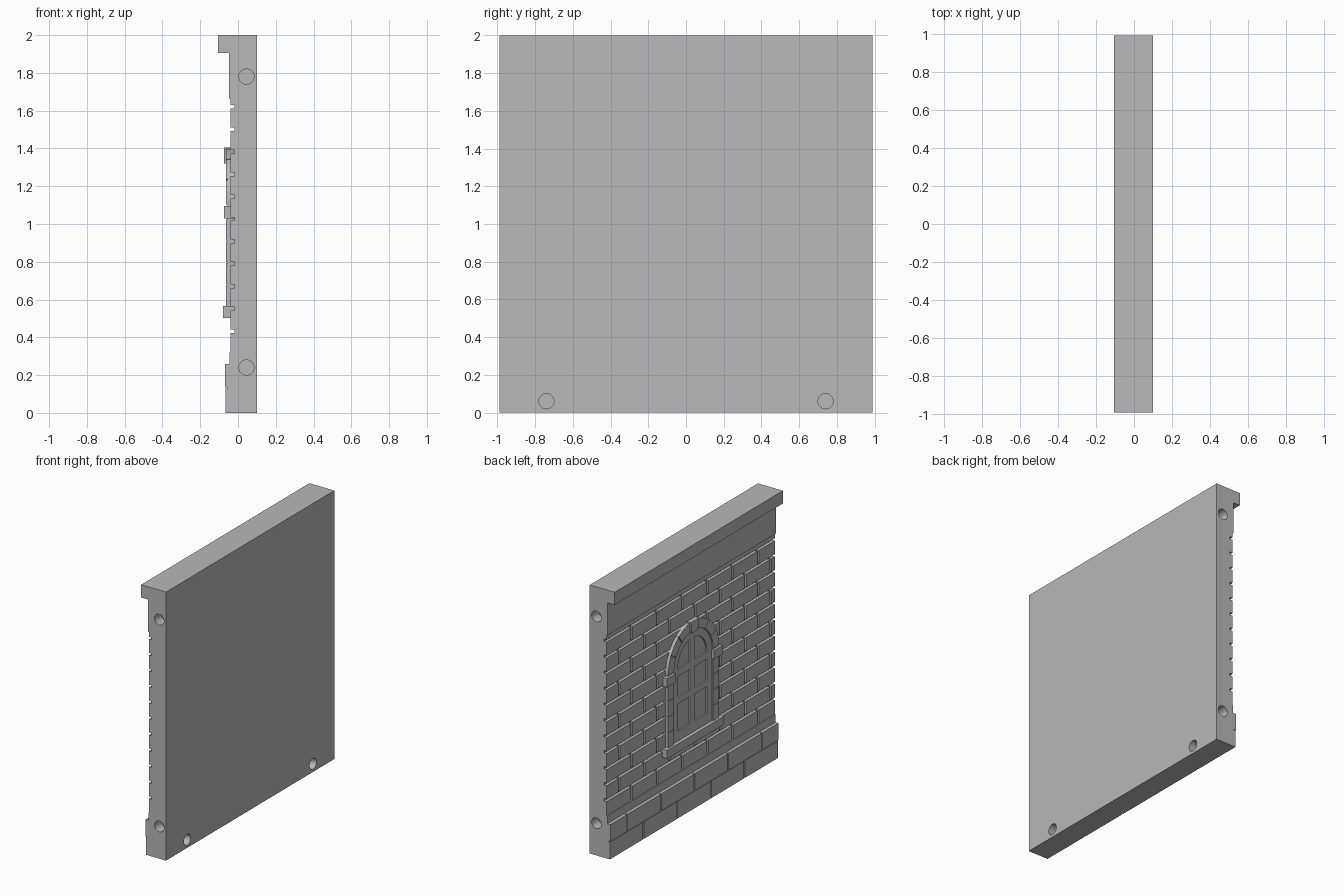
import bpy, bmesh
from math import sin, cos, pi, radians
from mathutils import Matrix

cube = bpy.data.objects.get("Cube")
if cube:
    bpy.data.objects.remove(cube)

stone = bpy.data.materials.new("light grey stone")
stone.use_nodes = True
stone.diffuse_color = (0.48, 0.48, 0.48, 1)
stone.node_tree.nodes["Principled BSDF"].inputs["Base Color"].default_value = (0.48, 0.48, 0.48, 1)

HALF = 0.99       # half the wall length
SPRING = 1.10     # height where the window arch starts


def extrude(bm, points, shift):
    """Add a flat outline and push it out into a solid."""
    face = bm.faces.new([bm.verts.new(p) for p in points])
    new = bmesh.ops.extrude_face_region(bm, geom=[face])["geom"]
    verts = [v for v in new if isinstance(v, bmesh.types.BMVert)]
    bmesh.ops.translate(bm, vec=shift, verts=verts)


def prism(bm, outline, front, back):
    """Solid from a (y, z) outline, between two x depths."""
    extrude(bm, [(back, y, z) for y, z in outline], (front - back, 0, 0))


def block(bm, y0, y1, z0, z1, front, back):
    prism(bm, [(y0, z0), (y1, z0), (y1, z1), (y0, z1)], front, back)


def finish(name, bm, helper=False):
    bmesh.ops.recalc_face_normals(bm, faces=bm.faces)
    mesh = bpy.data.meshes.new(name)
    bm.to_mesh(mesh)
    bm.free()
    mesh.materials.append(stone)
    obj = bpy.data.objects.new(name, mesh)
    bpy.context.collection.objects.link(obj)
    if helper:
        obj.hide_render = True
        obj.hide_viewport = True
        obj.display_type = 'WIRE'
    return obj


def cut(obj, cutter):
    mod = obj.modifiers.new("cut", 'BOOLEAN')
    mod.operation = 'DIFFERENCE'
    mod.solver = 'EXACT'
    mod.object = cutter


def arc(radius, start, end, steps):
    angles = [start + (end - start) * i / steps for i in range(steps + 1)]
    return [(radius * cos(a), SPRING + radius * sin(a)) for a in angles]


# Wall slab with cornice, plain bands and plinth backing
profile = [(0.1, 0), (0.1, 2), (-0.105, 2), (-0.105, 1.905), (-0.047, 1.905),
           (-0.047, 1.665), (-0.04, 1.665), (-0.04, 1.629), (-0.018, 1.629),
           (-0.018, 0.32), (-0.045, 0.32), (-0.045, 0.26), (-0.055, 0.26), (-0.055, 0)]
bm = bmesh.new()
extrude(bm, [(x, -HALF, z) for x, z in profile], (0, 2 * HALF, 0))
wall = finish("wall_slab", bm)

# Round sockets in both ends and in the plain back
bm = bmesh.new()


def socket(position, depth, axis):
    turn = Matrix.Rotation(pi / 2, 4, axis)
    bmesh.ops.create_cone(bm, cap_ends=True, segments=32, radius1=0.04, radius2=0.04,
                          depth=depth * 2, matrix=Matrix.Translation(position) @ turn)


for side in (-1, 1):
    socket((0.1, side * 0.74, 0.06), 0.08, 'Y')
    for z in (0.24, 1.78):
        socket((0.045, side * HALF, z), 0.08, 'X')
cut(wall, finish("socket_cutter", bm, helper=True))


def course(bm, z0, z1, length, offset, gap, front, back):
    """One row of blocks, counted from the +y end."""
    joints = [0]
    d = offset
    while d < 2 * HALF - 0.02:
        joints.append(d)
        d += length
    joints.append(2 * HALF)
    for a, b in zip(joints, joints[1:]):
        near = HALF - a - (gap / 2 if a > 0 else 0)
        far = HALF - b + (gap / 2 if b < 2 * HALF else 0)
        block(bm, far, near, z0, z1, front, back)


# Staggered brick rows
bm = bmesh.new()
ROW = 0.1187
for i in range(11):
    top = 1.62 - i * ROW
    bottom = top - ROW
    low = bottom + 0.009 if i < 10 else 0.318
    course(bm, low, top - 0.009, 0.297, 0.297 if i % 2 == 0 else 0.148, 0.018, -0.04, -0.017)
finish("bricks", bm)

# Plinth blocks, two courses
bm = bmesh.new()
course(bm, 0, 0.128, 0.396, 0.396, 0.01, -0.066, -0.05)
course(bm, 0.134, 0.26, 0.396, 0.198, 0.01, -0.07, -0.05)
finish("plinth_blocks", bm)

# Window panes: arched plate behind the sash
opening = [(-0.235, 0.55), (0.235, 0.55)] + arc(0.235, 0, pi, 24)
bm = bmesh.new()
prism(bm, opening, -0.042, -0.015)
finish("window_panes", bm)

# Sash with six openings
bm = bmesh.new()
prism(bm, opening, -0.053, -0.0415)
sash = finish("window_sash", bm)
bm = bmesh.new()
for side in (-1, 1):
    for z0, z1 in ((0.64, 0.84), (0.89, 1.045)):
        block(bm, side * 0.03, side * 0.172, z0, z1, -0.07, -0.03)
    quarter = [(y, z) for y, z in arc(0.172, 0, radians(80), 10)]
    prism(bm, [(side * y, z) for y, z in quarter + [(0.03, SPRING)]], -0.07, -0.03)
cut(sash, finish("sash_cutter", bm, helper=True))

# Jamb stones and arch stones
bm = bmesh.new()
for side in (-1, 1):
    for i in range(4):
        z = 0.565 + i * 0.1163
        block(bm, side * 0.23, side * 0.3, z, z + 0.111, -0.063, -0.015)
    for i in range(3):
        start, end = radians(i * 27 + 0.6), radians(i * 27 + 26.4)
        stone_outline = arc(0.3, start, end, 6) + arc(0.23, end, start, 6)
        prism(bm, [(side * y, z) for y, z in stone_outline], -0.063, -0.015)
finish("window_surround", bm)

# Continuous backing seen in the surround joints
bm = bmesh.new()
for side in (-1, 1):
    block(bm, side * 0.232, side * 0.297, 0.56, SPRING, -0.056, -0.015)
    ring = arc(0.297, 0, pi / 2, 16) + arc(0.232, pi / 2, 0, 16)
    prism(bm, [(side * y, z) for y, z in ring], -0.056, -0.015)
finish("surround_backing", bm)

# Impost blocks, keystone and sill
bm = bmesh.new()
for side in (-1, 1):
    block(bm, side * 0.225, side * 0.33, 1.03, 1.095, -0.074, -0.015)
finish("imposts", bm)
bm = bmesh.new()
prism(bm, [(-0.036, 1.32), (0.036, 1.32), (0.05, 1.405), (-0.05, 1.405)], -0.074, -0.015)
finish("keystone", bm)
bm = bmesh.new()
block(bm, -0.335, 0.335, 0.503, 0.565, -0.08, -0.015)
finish("window_sill", bm)
